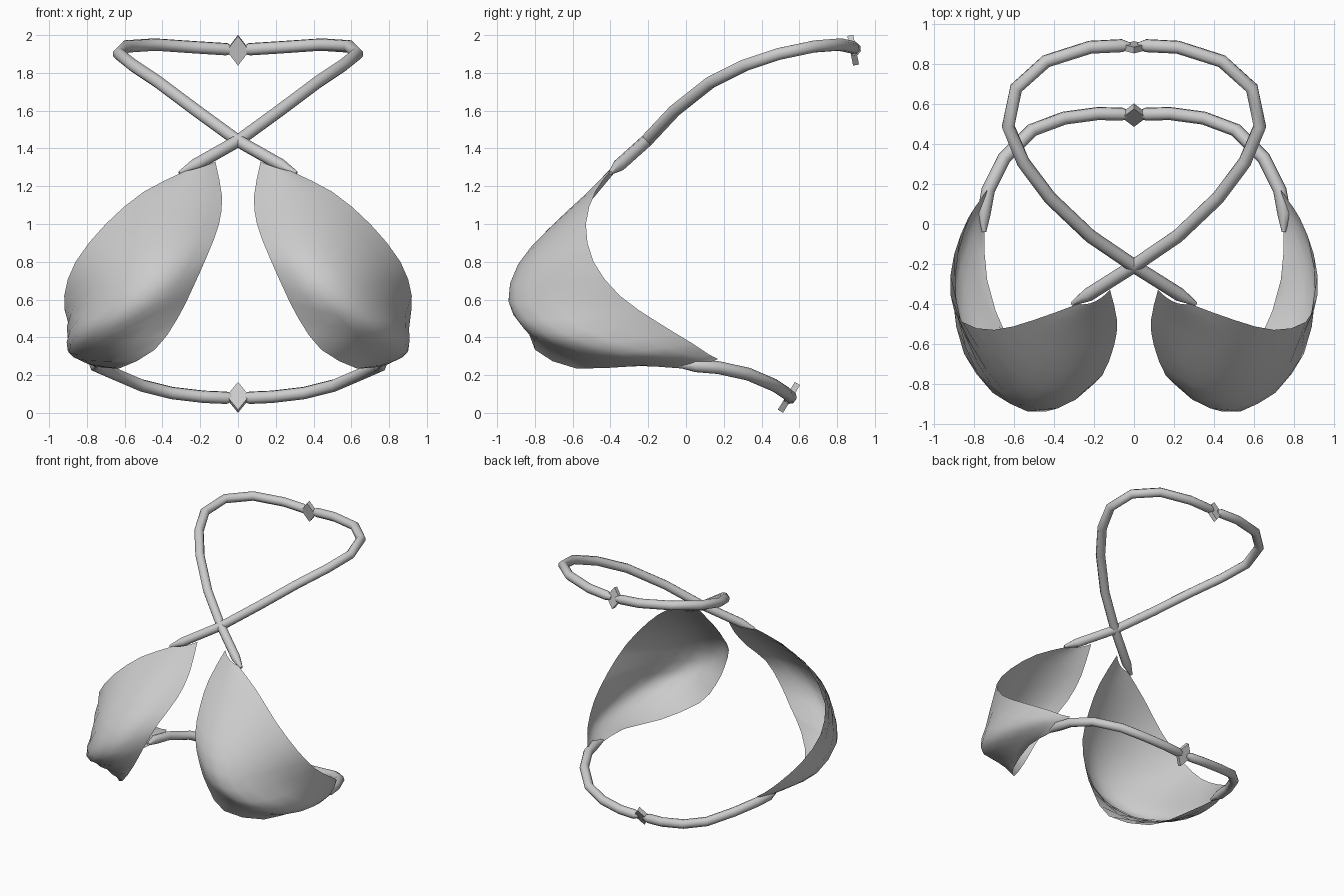
import bpy, bmesh, math
from mathutils import Vector

if "Cube" in bpy.data.objects:
    bpy.data.objects.remove(bpy.data.objects["Cube"])

# Cup cross-sections: outer edge, middle, inner edge (from neck tip to back tip)
STATIONS = [
    ((.28, -.40, 1.28), (.20, -.39, 1.30), (.12, -.33, 1.33)),
    ((.50, -.48, 1.17), (.29, -.54, 1.15), (.085, -.48, 1.15)),
    ((.70, -.53, 1.00), (.40, -.73, .97), (.10, -.61, 1.00)),
    ((.86, -.49, .80), (.51, -.87, .78), (.16, -.76, .84)),
    ((.92, -.35, .62), (.62, -.90, .58), (.24, -.82, .66)),
    ((.90, -.15, .48), (.79, -.75, .42), (.32, -.83, .50)),
    ((.83, .03, .37), (.86, -.45, .31), (.44, -.80, .335)),
    ((.77, .12, .31), (.82, -.20, .27), (.63, -.58, .235)),
    ((.75, .15, .295), (.785, -.05, .26), (.735, -.28, .25)),
    ((.735, .17, .285), (.75, .08, .25), (.75, -.02, .235)),
]
NECK = [(.31, -.40, 1.27), (.23, -.355, 1.31), (0, -.21, 1.44), (-.22, -.06, 1.60),
        (-.42, .13, 1.75), (-.555, .31, 1.84), (-.63, .49, 1.90), (-.59, .68, 1.94),
        (-.44, .815, 1.95), (-.22, .885, 1.935), (-.06, .893, 1.925), (-.02, .893, 1.92)]
BACK = [(.75, -.04, .25), (.752, .05, .25), (.73, .17, .24), (.65, .33, .205),
        (.51, .47, .145), (.35, .53, .105), (.18, .553, .085), (.06, .55, .08), (.02, .55, .08)]


def spline(p, n):
    """Catmull-Rom interpolation, n steps per span"""
    p = [Vector(v) for v in p]
    p = [2 * p[0] - p[1]] + p + [2 * p[-1] - p[-2]]
    out = []
    for i in range(1, len(p) - 2):
        a, b, c, d = p[i - 1:i + 3]
        for k in range(n):
            t = k / n
            out.append(.5 * (2 * b + (c - a) * t + (2 * a - 5 * b + 4 * c - d) * t * t
                             + (3 * b - a - 3 * c + d) * t ** 3))
    return out + [p[-2]]


def cup(name, s):
    rails = [spline([st[i] for st in STATIONS], 2) for i in range(3)]
    bm = bmesh.new()
    rows = []
    for o, m, i in zip(*rails):
        row = []
        for k in range(9):
            u = k / 8
            v = o * (1 - u) * (1 - 2 * u) + m * 4 * u * (1 - u) + i * u * (2 * u - 1)
            row.append(bm.verts.new((v.x * s, v.y, v.z)))
        rows.append(row)
    for a, b in zip(rows, rows[1:]):
        for k in range(8):
            f = [a[k], a[k + 1], b[k + 1], b[k]]
            bm.faces.new(f if s > 0 else f[::-1]).smooth = True
    me = bpy.data.meshes.new(name)
    bm.to_mesh(me)
    bm.free()
    bpy.context.collection.objects.link(bpy.data.objects.new(name, me))


def strap(name, pts, s):
    cu = bpy.data.curves.new(name, 'CURVE')
    cu.dimensions = '3D'
    cu.bevel_depth = .034
    cu.bevel_resolution = 2
    cu.use_fill_caps = True
    sp = cu.splines.new('POLY')
    sp.points.add(len(pts) - 1)
    for i, (q, (x, y, z)) in enumerate(zip(sp.points, pts)):
        q.co = (x * s, y, z, 1)
        q.radius = {0: .3, len(pts) - 1: .5}.get(i, 1)
    sp.use_smooth = True
    bpy.context.collection.objects.link(bpy.data.objects.new(name, cu))


def clasp(name, loc, half_height, tilt):
    # diamond plate: four-sided prism lying along y, then tilted
    bm = bmesh.new()
    prof = [(.06, 0), (0, half_height), (-.06, 0), (0, -half_height)]
    f = bm.faces.new([bm.verts.new((x, -.016, z)) for x, z in prof])
    ext = bmesh.ops.extrude_face_region(bm, geom=[f])
    bmesh.ops.translate(bm, vec=(0, .032, 0),
                        verts=[v for v in ext['geom'] if isinstance(v, bmesh.types.BMVert)])
    if f.is_valid is False or len(bm.faces) < 6:
        bm.faces.new([v for v in bm.verts if v.co.y < 0])
    bmesh.ops.recalc_face_normals(bm, faces=bm.faces)
    me = bpy.data.meshes.new(name)
    bm.to_mesh(me)
    bm.free()
    ob = bpy.data.objects.new(name, me)
    ob.location = loc
    ob.rotation_euler.x = tilt
    bpy.context.collection.objects.link(ob)


for side, s in (("right", 1), ("left", -1)):
    cup(side + "_cup", s)
    strap(side + "_neck_strap", NECK, s)
    strap(side + "_back_strap", BACK, s)
clasp("neck_clasp", (0, .885, 1.92), .08, .19)
clasp("back_clasp", (0, .545, .082), .086, -.55)
